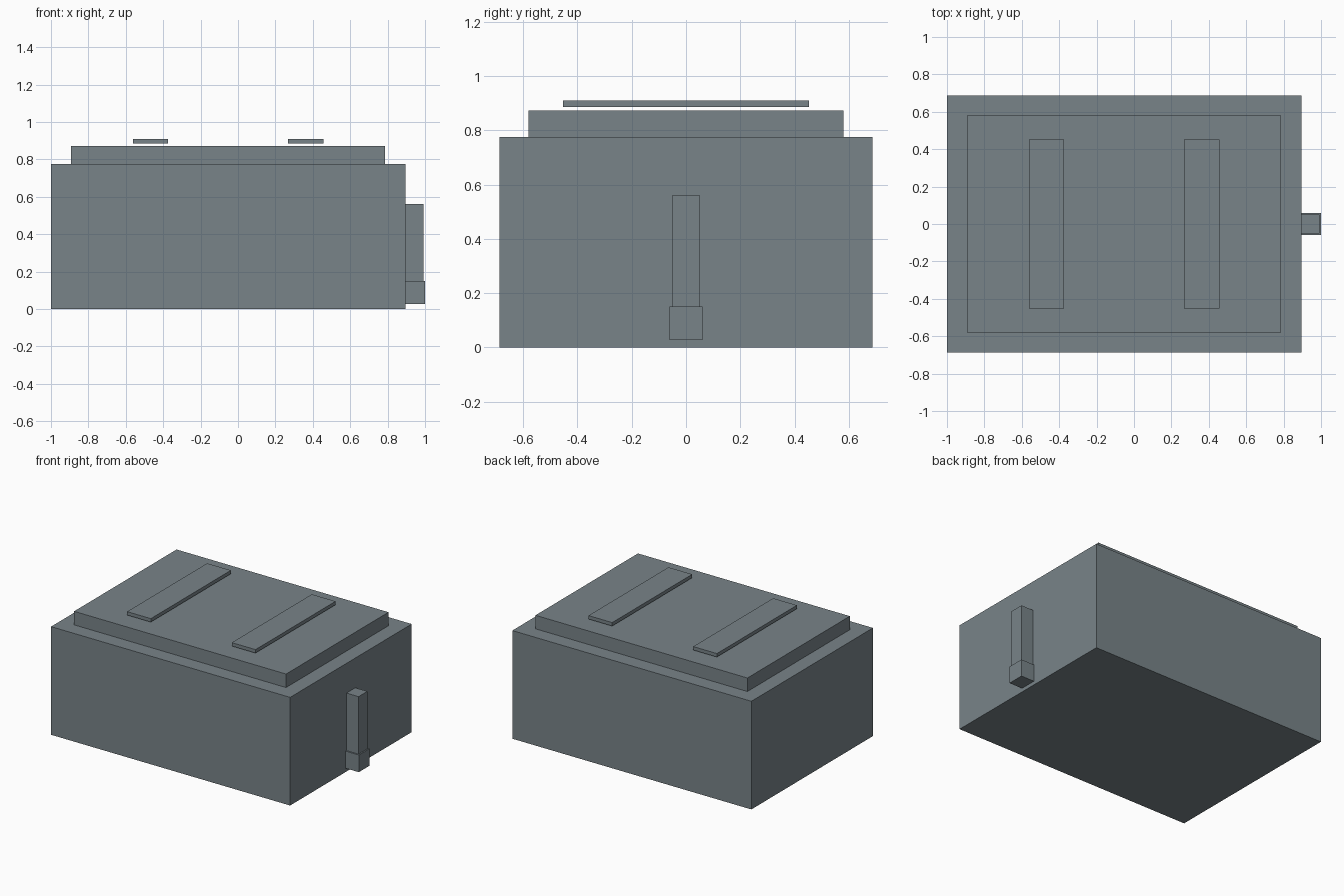
import bpy

if "Cube" in bpy.data.objects:
    bpy.data.objects.remove(bpy.data.objects["Cube"])

# Blue-grey paint shared by every part
paint = bpy.data.materials.new("blue_grey_paint")
paint.diffuse_color = (0.19, 0.23, 0.25, 1.0)
paint.use_nodes = True
paint.node_tree.nodes["Principled BSDF"].inputs["Base Color"].default_value = paint.diffuse_color


def box(name, x, y, z):
    """Axis-aligned box from (min, max) ranges."""
    bpy.ops.mesh.primitive_cube_add(size=1, location=[(a + b) / 2 for a, b in (x, y, z)])
    obj = bpy.context.object
    obj.name = name
    obj.scale = [b - a for a, b in (x, y, z)]
    bpy.ops.object.transform_apply(location=False, rotation=False, scale=True)
    obj.data.materials.append(paint)
    return obj


# Main housing and raised lid
box("housing", (-1.0, 0.895), (-0.688, 0.688), (0.0, 0.775))
box("lid", (-0.893, 0.787), (-0.58, 0.58), (0.775, 0.872))

# Two slats floating just above the lid
for side, x in (("left", -0.468), ("right", 0.362)):
    box(f"{side}_slat", (x - 0.094, x + 0.094), (-0.453, 0.453), (0.885, 0.91))

# Upright conduit and its foot on the right wall
box("conduit", (0.895, 0.991), (-0.05, 0.05), (0.15, 0.562))
box("conduit_foot", (0.895, 1.0), (-0.06, 0.06), (0.027, 0.15))
